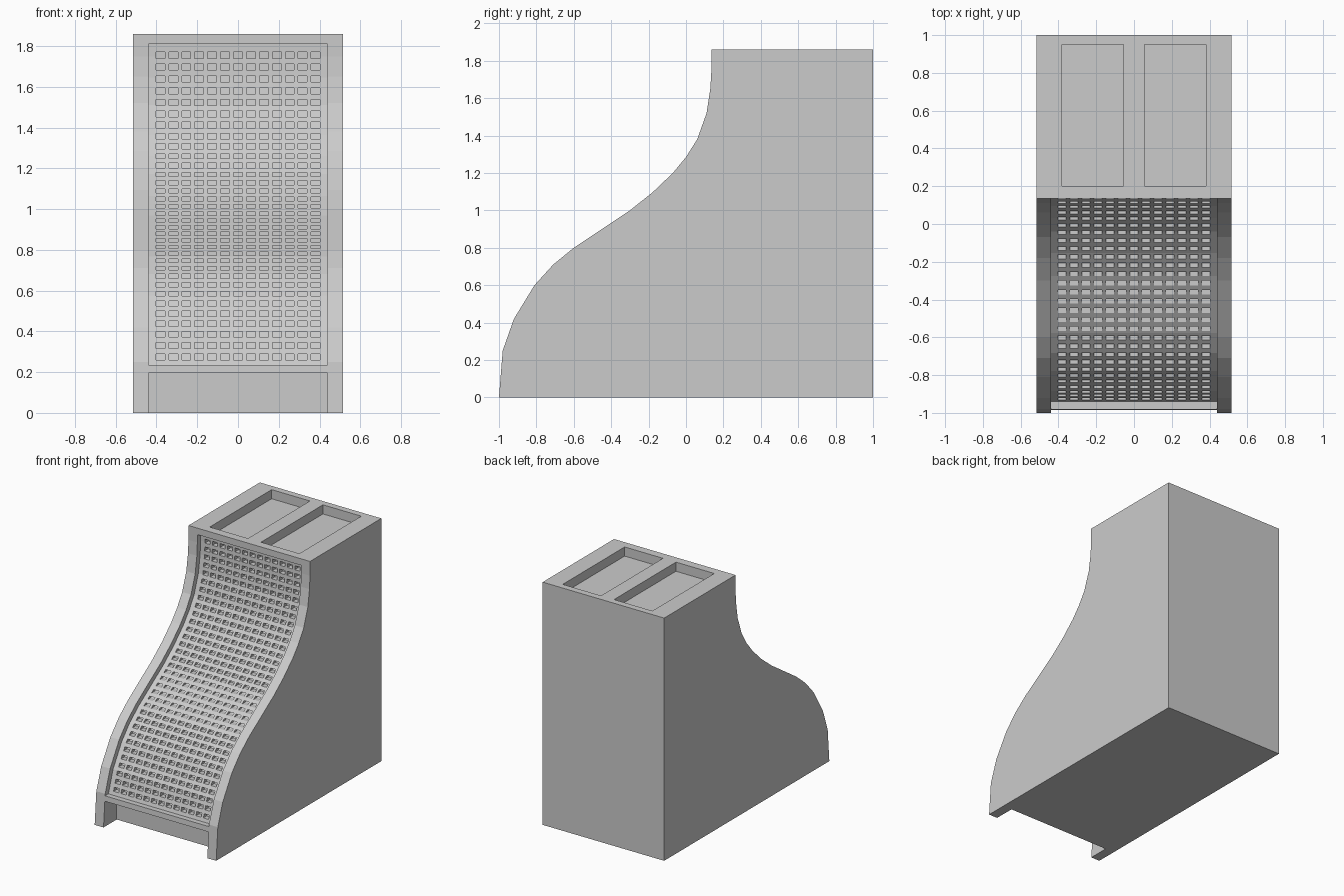
import bpy, bmesh
from mathutils import Vector

if "Cube" in bpy.data.objects:
    bpy.data.objects.remove(bpy.data.objects["Cube"])

# Sloping front edge as (y, z), bottom to top
FRONT = [(-1, 0), (-0.98, 0.25), (-0.92, 0.42), (-0.81, 0.60), (-0.71, 0.71),
         (-0.60, 0.80), (-0.45, 0.90), (-0.30, 1.0), (-0.18, 1.095), (-0.07, 1.20),
         (0.0, 1.285), (0.06, 1.38), (0.11, 1.52), (0.13, 1.65), (0.136, 1.75), (0.136, 1.86)]
HALF_W, INNER_W, DEPTH = 0.515, 0.44, 0.04
COLS, ROWS = 13, 34


def add_prism(bm, profile, x0, x1):
    """Extrude a (y, z) outline along x."""
    a = [bm.verts.new((x0, y, z)) for y, z in profile]
    b = [bm.verts.new((x1, y, z)) for y, z in profile]
    bm.faces.new(a)
    bm.faces.new(b[::-1])
    n = len(profile)
    for i in range(n):
        j = (i + 1) % n
        bm.faces.new((a[j], a[i], b[i], b[j]))


def finish(bm, name):
    bmesh.ops.recalc_face_normals(bm, faces=bm.faces)
    mesh = bpy.data.meshes.new(name)
    bm.to_mesh(mesh)
    bm.free()
    ob = bpy.data.objects.new(name, mesh)
    bpy.context.collection.objects.link(ob)
    return ob


def prisms(name, parts):
    bm = bmesh.new()
    for profile, x0, x1 in parts:
        add_prism(bm, profile, x0, x1)
    return finish(bm, name)


def box(y0, y1, z0, z1):
    return [(y0, z0), (y1, z0), (y1, z1), (y0, z1)]


def carve(target, cutter):
    mod = target.modifiers.new(cutter.name, 'BOOLEAN')
    mod.operation = 'DIFFERENCE'
    mod.solver = 'EXACT'
    mod.object = cutter
    cutter.hide_render = True
    bpy.context.view_layer.objects.active = target
    bpy.ops.object.modifier_apply(modifier=mod.name)
    bpy.data.objects.remove(cutter)


# Cabinet body
body = prisms("cabinet", [(FRONT + [(1, 1.86), (1, 0)], -HALF_W, HALF_W)])

# Sunken front panel: front edge offset inward
pts = [Vector(p) for p in FRONT]
panel = []
for i in range(1, len(pts)):
    t = (pts[min(i + 1, len(pts) - 1)] - pts[i - 1]).normalized()
    panel.append(pts[i] + Vector((t.y, -t.x)) * DEPTH)
panel[0].y, panel[-1].y = 0.235, 1.81
carve(body, prisms("panel_cutter", [
    ([tuple(p) for p in panel] + [(-1.2, 1.81), (-1.2, 0.235)], -INNER_W, INNER_W)]))

# Toe space at the base and two pockets in the top
carve(body, prisms("toe_cutter", [(box(-1.2, -0.84, -0.1, 0.195), -INNER_W, INNER_W)]))
pocket = box(0.2, 0.95, 1.79, 2.0)
carve(body, prisms("pocket_cutter", [(pocket, -0.38, -0.055), (pocket, 0.055, 0.38)]))


# Grid of slots, evenly spaced along the panel curve
def along(s):
    for a, b in zip(panel, panel[1:]):
        length = (b - a).length
        if s <= length:
            return a.lerp(b, s / length), (b - a).normalized()
        s -= length
    return panel[-1], (panel[-1] - panel[-2]).normalized()


total = sum((b - a).length for a, b in zip(panel, panel[1:]))
slots = []
for r in range(ROWS):
    p, t = along(0.042 + (total - 0.097) * r / (ROWS - 1))
    lo, hi = p - t * 0.015, p + t * 0.015
    outline = [(lo.x - 0.02, lo.y), (lo.x + 0.04, lo.y),
               (hi.x + 0.04, hi.y), (hi.x - 0.02, hi.y)]
    for c in range(COLS):
        x = (c - (COLS - 1) / 2) * 0.0635
        slots.append((outline, x - 0.022, x + 0.022))
carve(body, prisms("slot_cutter", slots))
